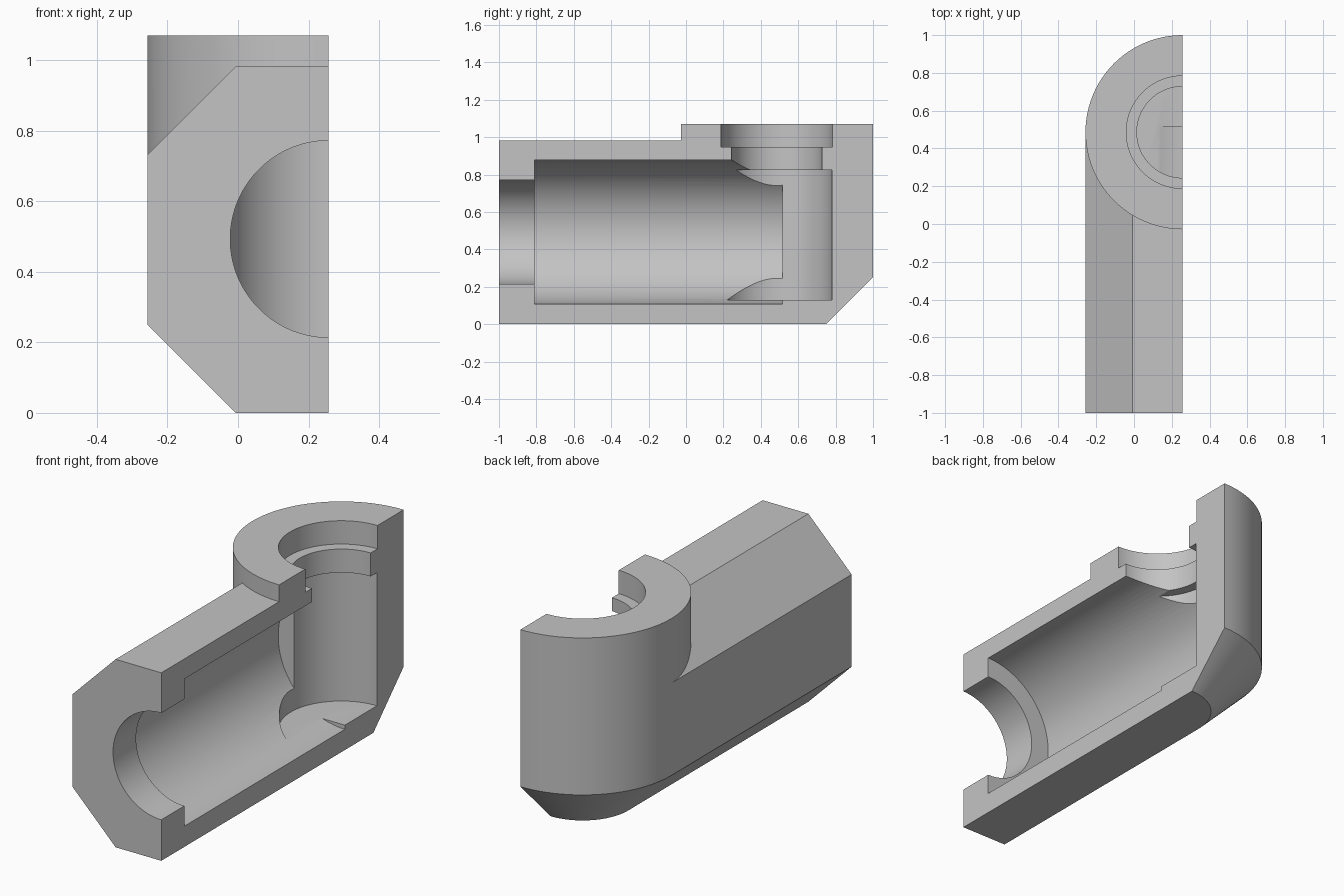
import bpy, bmesh, math
from mathutils import Matrix, Vector

if "Cube" in bpy.data.objects:
    bpy.data.objects.remove(bpy.data.objects["Cube"], do_unlink=True)

CUT_X = 0.257            # section plane, holds both bore axes
AXIS_Y = 0.486           # vertical bore axis
AXIS_Z = 0.491           # horizontal bore axis
OUTER, FLAT = 0.514, 0.264
SEGMENTS = 96

grey = bpy.data.materials.new("plain grey")
grey.use_nodes = True
grey.diffuse_color = (0.55, 0.55, 0.55, 1)
grey.node_tree.nodes["Principled BSDF"].inputs["Base Color"].default_value = grey.diffuse_color


def finish(name, bm):
    bmesh.ops.recalc_face_normals(bm, faces=bm.faces)
    mesh = bpy.data.meshes.new(name)
    bm.to_mesh(mesh)
    bm.free()
    mesh.materials.append(grey)
    obj = bpy.data.objects.new(name, mesh)
    bpy.context.collection.objects.link(obj)
    return obj


def loft(name, rings, matrix=Matrix()):
    """Closed solid through equal-sized rings of points."""
    bm = bmesh.new()
    loops = [[bm.verts.new(matrix @ Vector(p)) for p in ring] for ring in rings]
    for a, b in zip(loops, loops[1:]):
        for i in range(len(a)):
            j = (i + 1) % len(a)
            bm.faces.new((a[i], a[j], b[j], b[i]))
    bm.faces.new(loops[0])
    bm.faces.new(loops[-1])
    return finish(name, bm)


def turned(name, profile, matrix, phase=0.0):
    """Solid of revolution from (radius, height) pairs."""
    angles = [(i + phase) * math.tau / SEGMENTS for i in range(SEGMENTS)]
    rings = [[(r * math.cos(a), r * math.sin(a), h) for a in angles] for r, h in profile]
    return loft(name, rings, matrix)


def combine(target, tool, operation):
    mod = target.modifiers.new(operation.lower(), "BOOLEAN")
    mod.operation, mod.solver, mod.object = operation, "EXACT", tool
    bpy.context.view_layer.objects.active = target
    bpy.ops.object.modifier_apply(modifier=mod.name)
    bpy.data.objects.remove(tool, do_unlink=True)


# Octagonal horizontal arm
top = 2 * AXIS_Z
low, high = OUTER - FLAT, top - (OUTER - FLAT)
half = [(FLAT, 0), (OUTER, low), (OUTER, high), (FLAT, top)]
octagon = half + [(-x, z) for x, z in reversed(half)]
body = loft("elbow_body", [[(CUT_X + x, y, z) for x, z in octagon] for y in (-1, AXIS_Y)])

# Round upright end with a chamfered foot
upright_place = Matrix.Translation((CUT_X, AXIS_Y, 0))
upright = turned("upright", [(FLAT, 0), (OUTER, low), (OUTER, 1.07)], upright_place)
combine(body, upright, "UNION")

# Horizontal bore with a narrower mouth
arm_place = Matrix.Translation((CUT_X, 0, AXIS_Z + 0.002)) @ Matrix.Rotation(-math.pi / 2, 4, "X")
arm_bore = turned("arm_bore", [(0.279, -1.2), (0.279, -0.81), (0.385, -0.81), (0.385, 0.515)],
                  arm_place, 0.5)
combine(body, arm_bore, "DIFFERENCE")

# Vertical bore with a neck and a counterbore
upright_bore = turned("upright_bore", [(0.294, 0.13), (0.294, 0.825), (0.242, 0.825),
                                       (0.242, 0.948), (0.298, 0.948), (0.298, 1.2)],
                      upright_place, 0.5)
combine(body, upright_bore, "DIFFERENCE")

# Remove the half beyond the section plane
box = [(CUT_X, -2), (CUT_X + 2, -2), (CUT_X + 2, 2), (CUT_X, 2)]
section = loft("section_cutter", [[(x, y, z) for x, y in box] for z in (-1, 2)])
combine(body, section, "DIFFERENCE")

# Smooth the round walls, keep the edges crisp
bpy.ops.object.select_all(action="DESELECT")
body.select_set(True)
bpy.context.view_layer.objects.active = body
bpy.ops.object.shade_smooth_by_angle(angle=math.radians(25))
